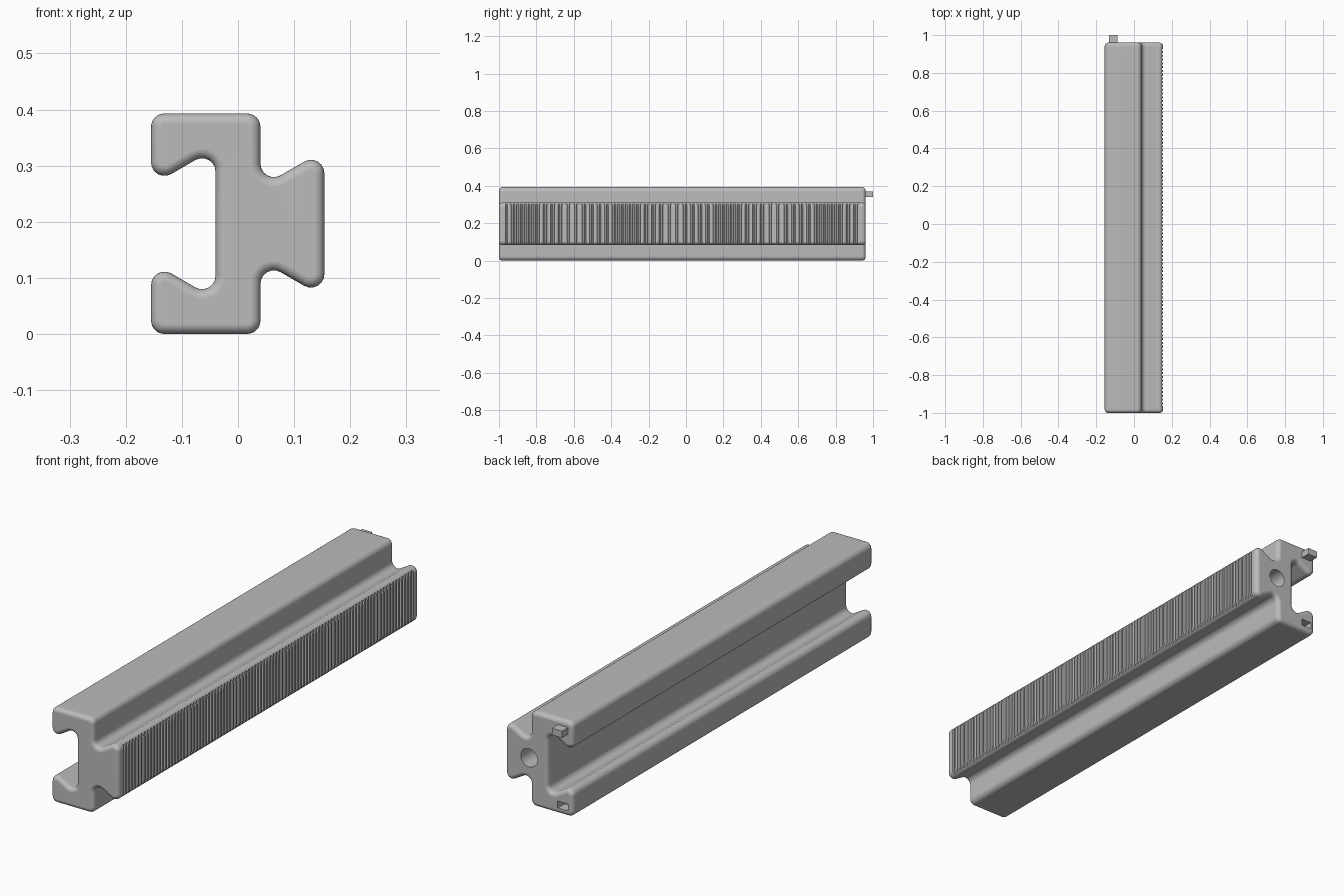
import bpy, bmesh
from math import sin, cos, pi, radians
from mathutils import Vector

cube = bpy.data.objects.get("Cube")
if cube:
    bpy.data.objects.remove(cube, do_unlink=True)

grey = bpy.data.materials.new("plain_grey")
grey.use_nodes = True
colour = (0.5, 0.5, 0.5, 1)
grey.diffuse_color = colour
grey.node_tree.nodes["Principled BSDF"].inputs["Base Color"].default_value = colour

HEIGHT, FRONT, BACK = 0.393, -1.0, 0.96
RADIUS, END_RADIUS, STEPS = 0.024, 0.018, 6
PITCH, ROOT_X = 0.02, 0.147


def finish(name, bm):
    """Turn a bmesh into a grey object."""
    bmesh.ops.recalc_face_normals(bm, faces=bm.faces)
    mesh = bpy.data.meshes.new(name)
    bm.to_mesh(mesh)
    bm.free()
    mesh.materials.append(grey)
    obj = bpy.data.objects.new(name, mesh)
    bpy.context.collection.objects.link(obj)
    return obj


def box(name, low, high):
    bm = bmesh.new()
    bmesh.ops.create_cube(bm, size=1)
    low, high = Vector(low), Vector(high)
    for v in bm.verts:
        v.co = (low + high) / 2 + v.co * (high - low)
    return finish(name, bm)


def rounded(corners):
    """Fillet every corner; give points with their inward normals."""
    result = []
    for i, p in enumerate(corners):
        a = (corners[i - 1] - p).normalized()
        b = (corners[(i + 1) % len(corners)] - p).normalized()
        half = a.angle(b) / 2
        centre = p + (a + b).normalized() * RADIUS / sin(half)
        convex = a.x * b.y - a.y * b.x < 0
        start = (p + a * RADIUS / (sin(half) / cos(half)) - centre).normalized()
        end = (p + b * RADIUS / (sin(half) / cos(half)) - centre).normalized()
        for k in range(STEPS + 1):
            d = start.slerp(end, k / STEPS)
            result.append((centre + d * RADIUS, -d if convex else d))
    return result


# Cross-section: upper half, then its mirror image
upper = [Vector(c) for c in ((0.154, 0.328), (0.04, 0.262), (0.04, HEIGHT),
                             (-0.155, HEIGHT), (-0.155, 0.264), (-0.04, 0.331))]
lower = [Vector((c.x, HEIGHT - c.y)) for c in reversed(upper)]
section = rounded(upper + lower)

# Stations along the bar: y, inward offset, greatest x
end_arc = [(END_RADIUS * (1 - sin(t)), END_RADIUS * (1 - cos(t)))
           for t in (pi / 2 * k / 5 for k in range(6))]
stations = [(FRONT + dy, inset, 1) for inset, dy in end_arc]
teeth = round((BACK - FRONT - 2 * END_RADIUS) / PITCH) - 1
first = (FRONT + BACK - teeth * PITCH) / 2
for i in range(teeth):
    y = first + i * PITCH
    for part, limit in ((0.25, 1), (0.35, ROOT_X), (0.7, ROOT_X), (0.8, 1)):
        stations.append((y + part * PITCH, 0, limit))
stations += [(BACK - dy, inset, 1) for inset, dy in reversed(end_arc)]

# Toothed rail body
bm = bmesh.new()
rings = []
for y, inset, limit in stations:
    ring = []
    for p, n in section:
        q = p + n * inset
        ring.append(bm.verts.new((min(q.x, limit), y, q.y)))
    rings.append(ring)
for r, s in zip(rings, rings[1:]):
    for i in range(len(r)):
        bm.faces.new((r[i - 1], r[i], s[i], s[i - 1]))
bm.faces.new(rings[0])
bm.faces.new(rings[-1])
rail = finish("toothed_rail", bm)

# Round bore and square socket in the back end
bm = bmesh.new()
bmesh.ops.create_cone(bm, cap_ends=True, segments=32, radius1=0.038, radius2=0.038, depth=0.24)
for v in bm.verts:
    v.co = Vector((v.co.x + 0.045, v.co.z + BACK, v.co.y + HEIGHT / 2))
bore = finish("bore_cutter", bm)
socket = box("socket_cutter", (-0.134, BACK - 0.045, 0.024), (-0.086, BACK + 0.05, 0.053))

bpy.context.view_layer.objects.active = rail
for cutter in (bore, socket):
    cutter.hide_render = True
    mod = rail.modifiers.new("cut", "BOOLEAN")
    mod.operation, mod.solver, mod.object = "DIFFERENCE", "EXACT", cutter
    bpy.ops.object.modifier_apply(modifier=mod.name)
    bpy.data.objects.remove(cutter, do_unlink=True)

# Smooth fillets, crisp teeth
bpy.ops.object.select_all(action="DESELECT")
rail.select_set(True)
bpy.ops.object.shade_smooth_by_angle(angle=radians(30))
weighted = rail.modifiers.new("even_shading", "WEIGHTED_NORMAL")
weighted.keep_sharp = True

# Locating peg on the back end
box("locating_peg", (-0.133, BACK - 0.01, 0.341), (-0.087, 1.0, 0.369))
